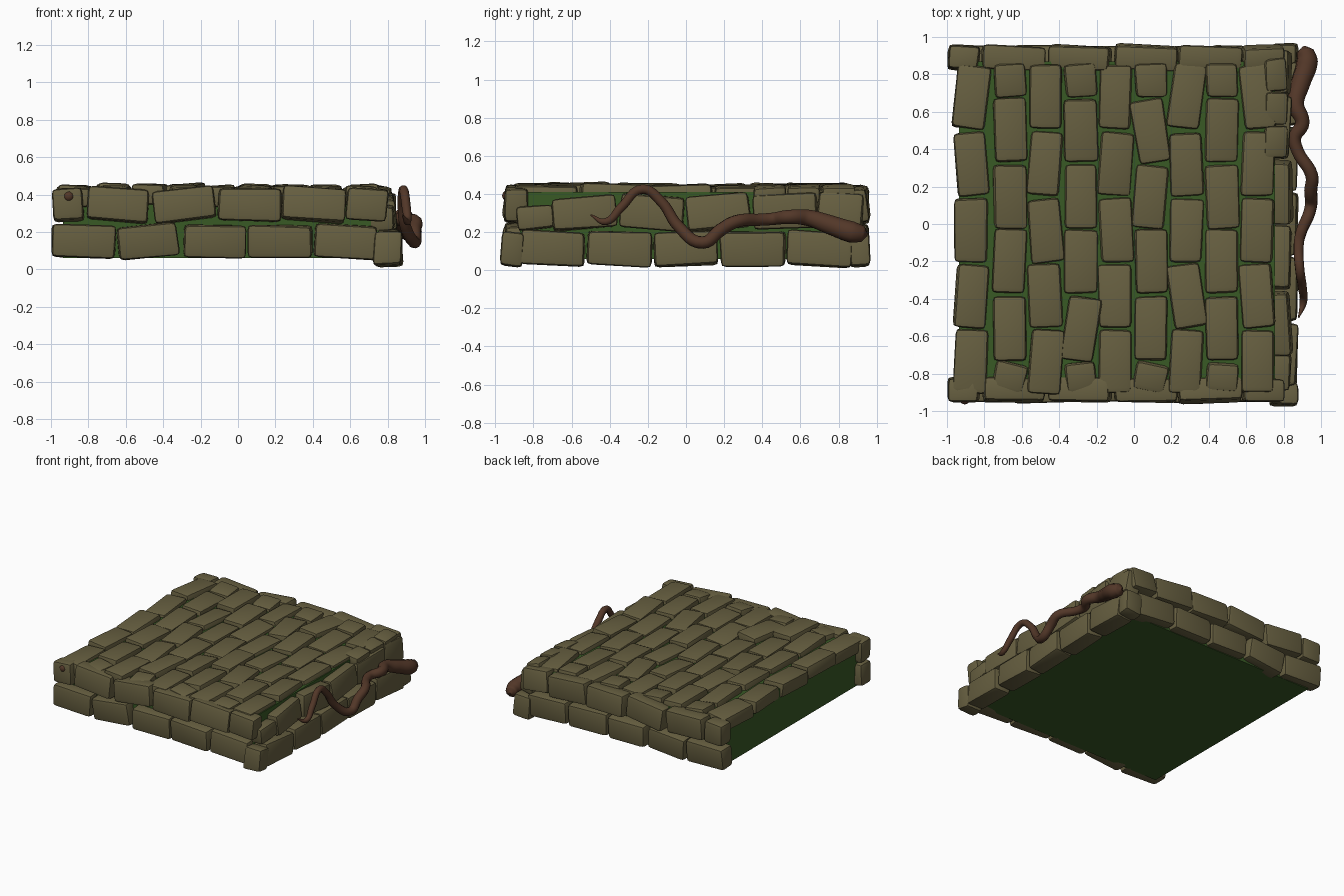
import bpy, bmesh, math, random
from mathutils import Vector, Matrix, Euler

if "Cube" in bpy.data.objects:
    bpy.data.objects.remove(bpy.data.objects["Cube"])

random.seed(4)


def material(name, rgb):
    m = bpy.data.materials.new(name)
    m.diffuse_color = (*rgb, 1)
    m.use_nodes = True
    m.node_tree.nodes["Principled BSDF"].inputs["Base Color"].default_value = m.diffuse_color
    return m


STONE = material("olive stone", (0.135, 0.115, 0.052))
MOSS = material("moss green", (0.04, 0.10, 0.018))
BARK = material("root brown", (0.085, 0.038, 0.021))


def finish(name, bm, mat, angle=35):
    me = bpy.data.meshes.new(name)
    bm.to_mesh(me)
    bm.free()
    ob = bpy.data.objects.new(name, me)
    bpy.context.collection.objects.link(ob)
    me.materials.append(mat)
    bpy.ops.object.select_all(action='DESELECT')
    ob.select_set(True)
    bpy.context.view_layer.objects.active = ob
    bpy.ops.object.shade_smooth_by_angle(angle=math.radians(angle))
    return ob


def brick(bm, pos, size, rot=(0, 0, 0)):
    """Slightly irregular bevelled block; rot in degrees."""
    part = bmesh.new()
    bmesh.ops.create_cube(part, size=1)
    for v in part.verts:
        v.co = Vector(c * s + random.uniform(-0.006, 0.006) for c, s in zip(v.co, size))
    bmesh.ops.bevel(part, geom=part.edges[:], offset=0.027, segments=2,
                    profile=0.6, affect='EDGES')
    part.transform(Matrix.Translation(pos) @ Euler([math.radians(a) for a in rot]).to_matrix().to_4x4())
    tmp = bpy.data.meshes.new("tmp")
    part.to_mesh(tmp)
    part.free()
    bm.from_mesh(tmp)
    bpy.data.meshes.remove(tmp)


# mossy earth core
bm = bmesh.new()
bmesh.ops.create_cube(bm, size=1, matrix=Matrix.Translation((-0.09, 0, 0.235)) @ Matrix.Diagonal((1.69, 1.74, 0.35, 1)))
finish("moss_core", bm, MOSS)

# paving on top: columns of bricks, every other one shifted by half a brick
column_x = [-0.87, -0.665, -0.475, -0.285, -0.1, 0.09, 0.28, 0.47, 0.66]
turns = [[-7, 5, 0, -4, -3], [2, 1, -2, 0], [0, -4, 5, 2, -4], [1, 0, 0, -9], [-2, -4, 3, 1, -1],
         [9, -6, 1, 0], [-8, 3, -2, 9, -3], [-1, 1, 0, 1], [6, -2, -2, 4, -1]]
bm = bmesh.new()
for i, x in enumerate(column_x):
    ys = [0.68, 0.32, -0.035, -0.385, -0.735] if i % 2 == 0 else [0.5, 0.145, -0.2, -0.56]
    for y, turn in zip(ys, turns[i]):
        tilt = (random.uniform(-2.5, 2.5), random.uniform(-4, 4), turn)
        brick(bm, (x, y, 0.39 + random.uniform(-0.008, 0.012)), (0.175, 0.34, 0.11), tilt)
    if i % 2:
        brick(bm, (x, 0.77, 0.395), (0.17, 0.18, 0.11), (4, 3, random.uniform(-6, 6)))
        brick(bm, (x, -0.815, 0.39), (0.17, 0.15, 0.11), (6, 2, random.uniform(-14, 14)))
finish("top_paving", bm, STONE)

# front and back walls: (x, width, tilt) for both courses
lower = [(-0.825, 0.34, 2), (-0.48, 0.32, -6), (-0.125, 0.33, 0), (0.225, 0.34, 1), (0.575, 0.34, 3)]
upper = [(-0.91, 0.165, -3), (-0.645, 0.33, 4), (-0.29, 0.33, -7), (0.065, 0.34, 1), (0.405, 0.34, 4), (0.69, 0.22, 4)]
for name, side in (("front_wall", -1), ("back_wall", 1)):
    bm = bmesh.new()
    for x, w, t in lower:
        brick(bm, (x, side * 0.885, 0.15), (w, 0.13, 0.175),
              (side * random.uniform(-5, 3), t, random.uniform(-3, 3)))
    for x, w, t in upper:
        brick(bm, (x, side * 0.89, 0.345), (w, 0.125, 0.175),
              (side * random.uniform(-2, 8), t, random.uniform(-4, 4)))
    finish(name, bm, STONE)

# right wall: (y, length, tilt)
bm = bmesh.new()
for y, w, t in [(-0.91, 0.12, -6), (-0.70, 0.34, -3), (-0.35, 0.34, -2), (0.0, 0.34, 3),
                (0.35, 0.34, 1), (0.70, 0.34, -3), (0.91, 0.11, 2)]:
    brick(bm, (0.80, y, 0.112), (0.15, w, 0.18), (t, random.uniform(-5, 5), random.uniform(-3, 3)))
for y, w, z, h, t in [(-0.79, 0.19, 0.275, 0.12, 4), (-0.535, 0.33, 0.30, 0.17, 5),
                      (-0.18, 0.34, 0.305, 0.18, -4), (0.17, 0.33, 0.305, 0.18, 6),
                      (0.52, 0.34, 0.31, 0.18, 2), (0.81, 0.24, 0.31, 0.18, -4)]:
    brick(bm, (0.775, y, z), (0.13, w, h), (t, random.uniform(-8, 4), random.uniform(-4, 4)))
# small capping stones along the right edge
for y in (0.44, 0.62, 0.80):
    brick(bm, (0.755, y, 0.40), (0.12, 0.17, 0.09), (3, 8, random.uniform(-8, 8)))
finish("right_wall", bm, STONE)

# root winding along the right wall: x, y, z, radius
path = [(0.88, -0.50, 0.29, 0.004), (0.905, -0.42, 0.255, 0.02), (0.90, -0.34, 0.33, 0.024),
        (0.885, -0.23, 0.425, 0.025), (0.88, -0.13, 0.36, 0.027), (0.895, -0.04, 0.23, 0.03),
        (0.945, 0.09, 0.145, 0.033), (0.945, 0.18, 0.21, 0.035), (0.95, 0.26, 0.255, 0.034),
        (0.875, 0.39, 0.265, 0.033), (0.86, 0.46, 0.27, 0.034), (0.90, 0.54, 0.28, 0.038),
        (0.865, 0.64, 0.275, 0.044), (0.89, 0.75, 0.24, 0.052), (0.925, 0.87, 0.20, 0.058),
        (0.915, 0.925, 0.19, 0.045), (0.91, 0.95, 0.185, 0.008)]
cu = bpy.data.curves.new("root", 'CURVE')
cu.dimensions = '3D'
cu.bevel_depth = 1
cu.bevel_resolution = 3
cu.resolution_u = 6
cu.use_fill_caps = True
sp = cu.splines.new('BEZIER')
sp.bezier_points.add(len(path) - 1)
for p, (x, y, z, r) in zip(sp.bezier_points, path):
    p.co = (x, y, z)
    p.radius = r
    p.handle_left_type = p.handle_right_type = 'AUTO'
cu.materials.append(BARK)
root = bpy.data.objects.new("root", cu)
bpy.context.collection.objects.link(root)

# knot of root showing in the front corner brick
bm = bmesh.new()
bmesh.ops.create_icosphere(bm, subdivisions=2, radius=0.03,
                           matrix=Matrix.Translation((-0.905, -0.935, 0.39)))
finish("root_knot", bm, BARK, 60)
